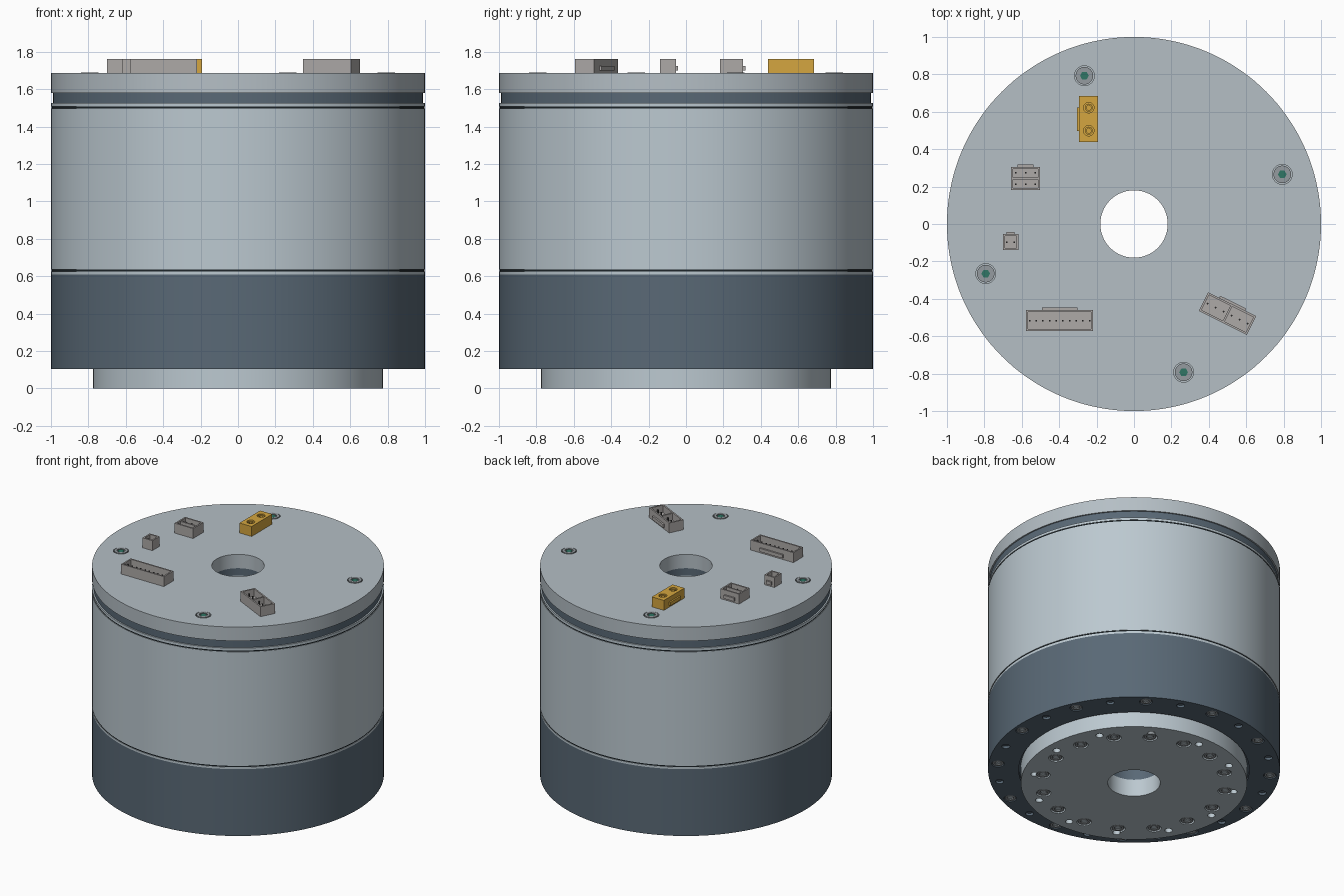
import bpy, bmesh, math
from mathutils import Matrix, Vector

if "Cube" in bpy.data.objects:
    bpy.data.objects.remove(bpy.data.objects["Cube"])


def material(name, rgb):
    m = bpy.data.materials.new(name)
    m.diffuse_color = (*rgb, 1)
    m.use_nodes = True
    m.node_tree.nodes["Principled BSDF"].inputs["Base Color"].default_value = m.diffuse_color
    return m


LIGHT = material("light_metal", (0.50, 0.58, 0.63))
CAP = material("cap_metal", (0.46, 0.52, 0.56))
DARK = material("dark_metal", (0.10, 0.14, 0.18))
BLACK = material("seal_black", (0.012, 0.018, 0.022))
STEEL = material("screw_steel", (0.30, 0.33, 0.35))
GREEN = material("socket_green", (0.03, 0.18, 0.13))
PLASTIC = material("connector_grey", (0.42, 0.40, 0.39))
PIN = material("pin_dark", (0.06, 0.06, 0.06))
YELLOW = material("power_yellow", (0.66, 0.38, 0.05))


def finish(bm, name, mat):
    bmesh.ops.recalc_face_normals(bm, faces=bm.faces)
    me = bpy.data.meshes.new(name)
    bm.to_mesh(me)
    bm.free()
    ob = bpy.data.objects.new(name, me)
    bpy.context.collection.objects.link(ob)
    me.materials.append(mat)
    return ob


def lathe(name, profile, mat, spots=((0, 0),), z=0, up=1, segs=144):
    """Revolve a closed (radius, height) profile around each spot."""
    bm = bmesh.new()
    for x, y in spots:
        rings = []
        for r, h in profile:
            if r == 0:
                rings.append([bm.verts.new((x, y, z + up * h))] * segs)
            else:
                rings.append([bm.verts.new((x + r * math.cos(math.tau * i / segs),
                                            y + r * math.sin(math.tau * i / segs),
                                            z + up * h)) for i in range(segs)])
        for a, b in zip(rings, rings[1:] + rings[:1]):
            for i in range(segs):
                j = (i + 1) % segs
                corners = list(dict.fromkeys((a[i], a[j], b[j], b[i])))
                if len(corners) > 2:
                    bm.faces.new(corners)
    return finish(bm, name, mat)


def tube(name, z0, z1, mat, r=1.0, inner=0.18):
    return lathe(name, [(inner, z0), (r, z0), (r, z1), (inner, z1)], mat)


def circle(n, r, offset):
    return [(r * math.cos(math.radians(offset + 360 * i / n)),
             r * math.sin(math.radians(offset + 360 * i / n))) for i in range(n)]


def drill(target, spots, r, depth, z):
    cut = lathe("cutter", [(0, -depth), (r, -depth), (r, depth), (0, depth)],
                LIGHT, spots, z, segs=24)
    cut.hide_render = True
    mod = target.modifiers.new("holes", 'BOOLEAN')
    mod.operation, mod.solver, mod.object = 'DIFFERENCE', 'EXACT', cut
    bpy.context.view_layer.objects.active = target
    bpy.ops.object.modifier_apply(modifier=mod.name)
    bpy.data.objects.remove(cut)


def screws(name, spots, r, z, up, head, socket, face):
    lathe(name, [(0, -.03), (r, -.03), (r, face), (r * .6, face),
                 (r * .6, face - .008), (0, face - .008)], head, spots, z, up, 24)
    lathe(name + "_sockets", [(0, -.03), (r * .5, -.03), (r * .5, face - .003), (0, face - .003)],
          socket, spots, z, up, 6)


def boxes(name, items, mat, loc=(0, 0, 0), turn=0):
    """One object from (x0, x1, y0, y1, z0, z1) boxes."""
    bm = bmesh.new()
    for x0, x1, y0, y1, z0, z1 in items:
        m = Matrix.Translation(((x0 + x1) / 2, (y0 + y1) / 2, (z0 + z1) / 2)) @ \
            Matrix.Diagonal((x1 - x0, y1 - y0, z1 - z0, 1))
        bmesh.ops.create_cube(bm, size=1, matrix=m)
    bm.transform(Matrix.Translation(Vector(loc)) @ Matrix.Rotation(math.radians(turn), 4, 'Z'))
    return finish(bm, name, mat)


TOP, HIGH = 1.685, 0.075


def connector(name, cx, cy, w, d, tab, cols, rows, split=(), turn=0, split_y=False):
    """Open shell with floor, walls, dividers, latch tab and rows of pins."""
    t, x, y = 0.011, w / 2, d / 2
    parts = [(-x, x, -y, y, 0, 0.02), (-x, -x + t, -y, y, 0, HIGH), (x - t, x, -y, y, 0, HIGH),
             (-x, x, -y, -y + t, 0, HIGH), (-x, x, y - t, y, 0, HIGH),
             (-tab / 2, tab / 2, y, y + 0.012, 0.014, 0.04)]
    parts += [(s - t / 2, s + t / 2, -y, y, 0, HIGH - 0.006) for s in split]
    if split_y:
        parts.append((-x, x, -t / 2, t / 2, 0, HIGH - 0.006))
    boxes(name, parts, PLASTIC, (cx, cy, TOP), turn)
    pins = []
    for i in range(cols):
        for j in range(rows):
            px, py = -x + w * (i + .5) / cols, -y + d * (j + .5) / rows
            pins.append((px - .004, px + .004, py - .004, py + .004, .01, .055))
    boxes(name + "_pins", pins, PIN, (cx, cy, TOP), turn)


# Output flange with screw pockets and threaded holes
flange = tube("output_flange", 0, 0.13, LIGHT, 0.775)
inner_screws, inner_holes = circle(16, 0.635, 15), circle(12, 0.692, 0)
drill(flange, inner_screws, 0.05, 0.02, 0)
drill(flange, inner_holes, 0.026, 0.05, 0)
screws("flange_screws", inner_screws, 0.042, 0, -1, STEEL, LIGHT, -0.004)

# Dark lower housing with its ring of screws and holes
lower = lathe("lower_housing", [(.79, .105), (1, .105), (1, .61), (.18, .61), (.18, .13), (.79, .13)], DARK)
outer_screws = circle(12, 0.935, 25)
outer_holes = circle(12, 0.935, 10)
drill(lower, outer_screws, 0.044, 0.018, 0.105)
drill(lower, outer_holes, 0.028, 0.018, 0.105)
screws("housing_screws", outer_screws, 0.038, 0.105, -1, STEEL, LIGHT, -0.004)

# Stacked body rings and seals
tube("lower_spacer", 0.61, 0.625, LIGHT)
tube("lower_seal", 0.625, 0.635, BLACK, 0.996)
tube("motor_housing", 0.635, 1.497, LIGHT)
tube("upper_seal", 1.497, 1.507, BLACK, 0.996)
tube("upper_spacer", 1.507, 1.525, LIGHT)
tube("electronics_band", 1.525, 1.58, DARK, 0.99)

# Top cap with four screws
cap = tube("top_cap", 1.58, TOP, CAP)
cap_screws = circle(4, 0.836, 18.5)
drill(cap, cap_screws, 0.053, 0.02, TOP)
screws("cap_screws", cap_screws, 0.047, TOP, 1, STEEL, GREEN, 0.003)

# Signal connectors
connector("bus_connector", -0.58, 0.243, 0.155, 0.124, 0.085, 3, 2, split_y=True)
connector("battery_connector", -0.66, -0.097, 0.083, 0.086, 0.044, 2, 1)
connector("io_connector", -0.398, -0.516, 0.357, 0.113, 0.19, 10, 1)
connector("network_connector", 0.50, -0.479, 0.287, 0.112, 0.155, 6, 1, split=(0,), turn=-26.5)

# Yellow power connector with two round sockets
power = boxes("power_connector", [(-.294, -.193, .438, .684, TOP - .005, TOP + HIGH)], YELLOW)
power_spots = [(-.242, .622), (-.242, .499)]
drill(power, power_spots, 0.028, 0.05, TOP + HIGH)
boxes("power_latch", [(-.306, -.294, .497, .622, TOP + .014, TOP + .04)], YELLOW)
lathe("power_contacts", [(.013, -.055), (.021, -.055), (.021, -.006), (.013, -.006)],
      YELLOW, power_spots, TOP + HIGH, segs=24)

# Smooth round walls, keep edges crisp
for ob in bpy.context.scene.objects:
    ob.select_set(ob.type == 'MESH')
bpy.context.view_layer.objects.active = flange
bpy.ops.object.shade_smooth_by_angle(angle=math.radians(30))
